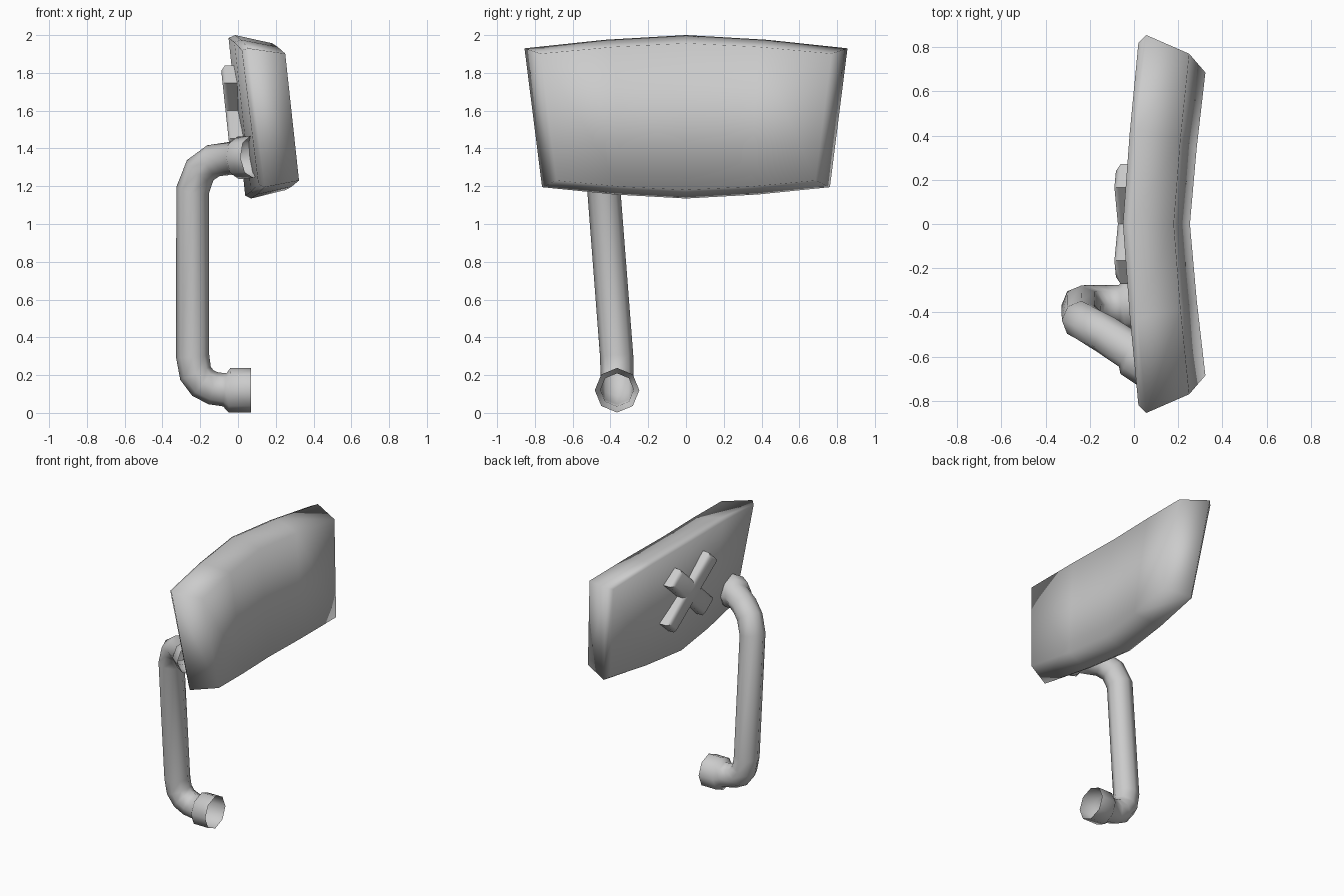
import bpy, bmesh, math
from mathutils import Vector

if "Cube" in bpy.data.objects:
    bpy.data.objects.remove(bpy.data.objects["Cube"])


def make(name, verts, faces, angle=None):
    me = bpy.data.meshes.new(name)
    me.from_pydata([tuple(v) for v in verts], [], faces)
    bm = bmesh.new()
    bm.from_mesh(me)
    bmesh.ops.recalc_face_normals(bm, faces=bm.faces)
    bm.to_mesh(me)
    bm.free()
    ob = bpy.data.objects.new(name, me)
    bpy.context.collection.objects.link(ob)
    smooth(ob, angle)
    return ob


def smooth(ob, angle):
    for p in ob.data.polygons:
        p.use_smooth = True
    if angle:
        bpy.ops.object.select_all(action='DESELECT')
        ob.select_set(True)
        bpy.context.view_layer.objects.active = ob
        bpy.ops.object.shade_smooth_by_angle(angle=math.radians(angle))


# Curved, tilted panel: centre section (x, z, half width, z change at the ends)
section = [(-0.05, 1.985, 0.82, -0.065), (-0.015, 2.0, 0.855, -0.07),
           (0.18, 1.957, 0.77, -0.055), (0.253, 1.18, 0.685, 0.05),
           (0.07, 1.135, 0.762, 0.06), (0.038, 1.15, 0.73, 0.06)]
verts, faces = [], []
for v in (-1, -0.5, 0, 0.5, 1):
    for x, z, w, dz in section:
        verts.append((x + 0.07 * abs(v) ** 1.2, v * w, z + dz * abs(v) ** 1.5))
for c in range(4):
    for i in range(6):
        j = (i + 1) % 6
        faces.append((c * 6 + i, c * 6 + j, c * 6 + 6 + j, c * 6 + 6 + i))
for b in (0, 24):
    faces += [(b, b + 1, b + 4, b + 5), (b + 1, b + 2, b + 3, b + 4)]
make("panel", verts, faces)

# Bent eight-sided arm with an open cup at each end: (x, y, z, radius)
path = [(0.07, -0.365, 0.12, 0.118), (-0.045, -0.365, 0.12, 0.118),
        (-0.07, -0.365, 0.122, 0.088), (-0.13, -0.365, 0.13, 0.088),
        (-0.185, -0.365, 0.157, 0.088), (-0.225, -0.365, 0.21, 0.088),
        (-0.24, -0.367, 0.30, 0.088), (-0.24, -0.435, 1.18, 0.088),
        (-0.20, -0.46, 1.285, 0.088), (-0.13, -0.50, 1.335, 0.088),
        (-0.02, -0.572, 1.35, 0.088), (0.0, -0.585, 1.35, 0.112),
        (0.075, -0.635, 1.355, 0.112)]
pts = [Vector(p[:3]) for p in path]
verts, faces = [], []
for k, p in enumerate(pts):
    a = (p - pts[k - 1]).normalized() if k else Vector()
    b = (pts[k + 1] - p).normalized() if k < len(pts) - 1 else Vector()
    t = (a + b).normalized()
    side = Vector((0, 1, 0))
    side = (side - t * side.dot(t)).normalized()
    up = t.cross(side)
    for s in range(8):
        ang = s * math.pi / 4
        verts.append(p + path[k][3] * (side * math.cos(ang) + up * math.sin(ang)))
for k in range(len(pts) - 1):
    for s in range(8):
        n = (s + 1) % 8
        faces.append((k * 8 + s, k * 8 + n, k * 8 + 8 + n, k * 8 + 8 + s))
make("support_arm", verts, faces, 60)

# Cross-shaped back bracket, lying on the tilted back of the panel
L, w = 0.31, 0.075
outline = []
for q in range(4):
    ang = math.pi / 4 + q * math.pi / 2
    ca, sa = math.cos(ang), math.sin(ang)
    for along, across in ((L, -w), (L, w), (w, w)):
        outline.append((along * ca - across * sa, 0.88 * (along * sa + across * ca)))
verts, faces = [], []
for depth in (-0.03, 0.058):
    for y, z in outline:
        verts.append((-0.008 - 0.108 * z - depth, y, 1.6 + z))
faces = [tuple(range(12)), tuple(range(12, 24))]
faces += [(i, (i + 1) % 12, 12 + (i + 1) % 12, 12 + i) for i in range(12)]
bracket = make("back_bracket", verts, faces)
bm = bmesh.new()
bm.from_mesh(bracket.data)
top = min((f for f in bm.faces if len(f.verts) == 12),
          key=lambda f: f.calc_center_median().x)
bmesh.ops.bevel(bm, geom=list(top.edges), offset=0.022, segments=1, affect='EDGES')
bm.to_mesh(bracket.data)
bm.free()
smooth(bracket, 50)
